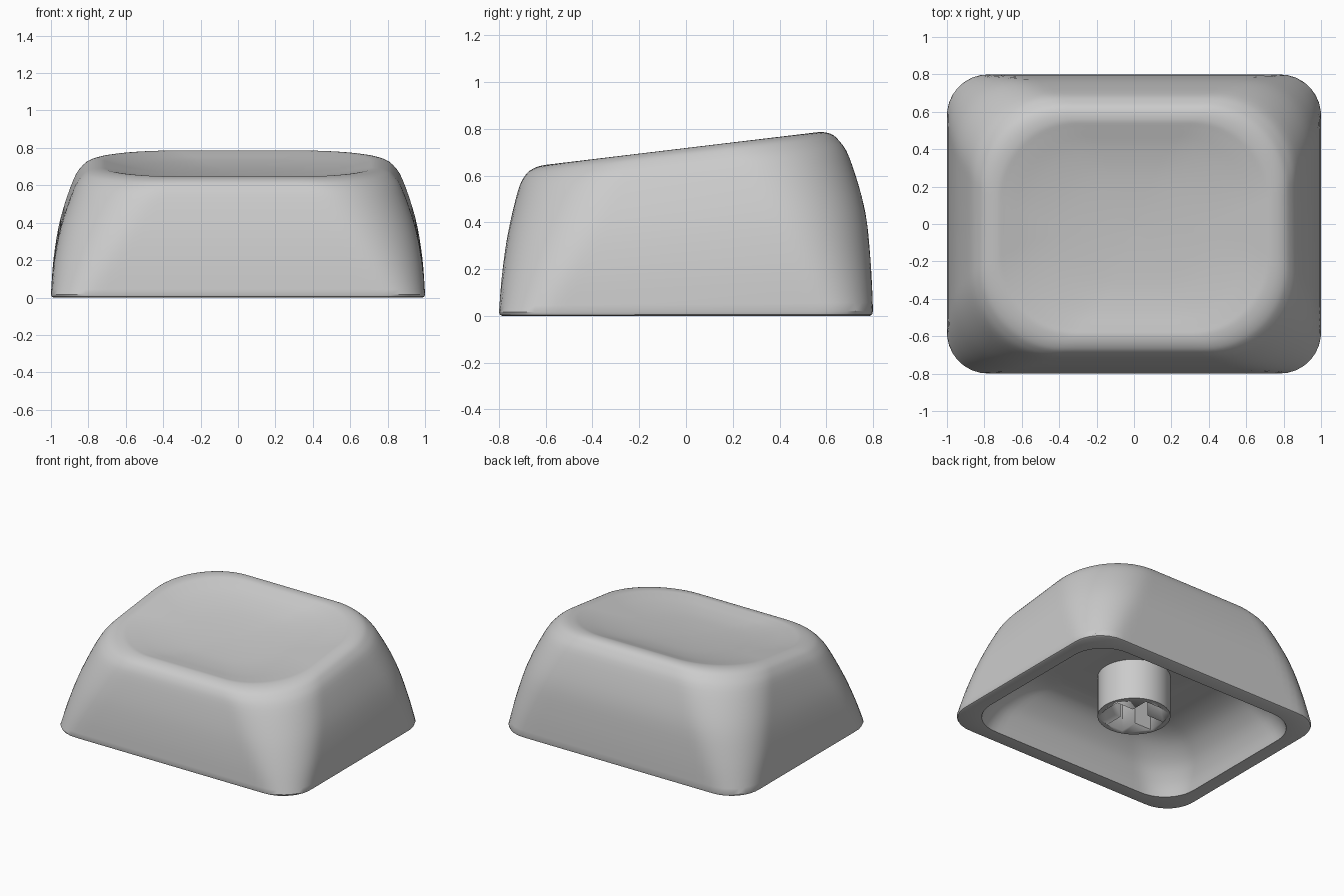
import bpy, bmesh, math

if "Cube" in bpy.data.objects:
    bpy.data.objects.remove(bpy.data.objects["Cube"])

grey = bpy.data.materials.new("plain grey")
grey.diffuse_color = (0.6, 0.6, 0.6, 1)
grey.use_nodes = True
grey.node_tree.nodes["Principled BSDF"].inputs["Base Color"].default_value = grey.diffuse_color
SIDES = 160


def finish(name, bm, angle=35):
    bmesh.ops.recalc_face_normals(bm, faces=bm.faces)
    mesh = bpy.data.meshes.new(name)
    bm.to_mesh(mesh)
    bm.free()
    mesh.materials.append(grey)
    ob = bpy.data.objects.new(name, mesh)
    bpy.context.collection.objects.link(ob)
    bpy.ops.object.select_all(action='DESELECT')
    ob.select_set(True)
    bpy.context.view_layer.objects.active = ob
    bpy.ops.object.shade_smooth_by_angle(angle=math.radians(angle))
    return ob


def smooth_path(points, steps=4):
    """Catmull-Rom curve through a list of tuples."""
    pts = [points[0]] + points + [points[-1]]
    out = []
    for p0, p1, p2, p3 in zip(pts, pts[1:], pts[2:], pts[3:]):
        for k in range(steps):
            t = k / steps
            out.append(tuple(
                0.5 * (2 * b + (c - a) * t + (2 * a - 5 * b + 4 * c - d) * t * t
                       + (3 * b - a - 3 * c + d) * t ** 3)
                for a, b, c, d in zip(p0, p1, p2, p3)))
    return out + [points[-1]]


def rounded_ring(hx, front, back, radius):
    """Rectangle outline with circular corners, sampled by direction."""
    hy, mid = (back - front) / 2, (front + back) / 2
    radius = min(radius, hx * 0.98, hy * 0.98)
    cx, cy = hx - radius, hy - radius
    pts = []
    for i in range(SIDES):
        a = 2 * math.pi * (i + 0.5) / SIDES
        c, s = math.cos(a), math.sin(a)
        dx, dy = hx * abs(c), hy * abs(s)
        k = 1 / max(abs(c), abs(s))
        if k * dx > cx and k * dy > cy:
            dd, dc = dx * dx + dy * dy, dx * cx + dy * cy
            k = (dc + math.sqrt(max(0, dc * dc - dd * (cx * cx + cy * cy - radius ** 2)))) / dd
        pts.append((k * hx * c, mid + k * hy * s))
    return pts


def rim_height(y):
    """Top plane, sloping down to the front."""
    return 0.718 + 0.12 * y


# Hollow underside: half width, front, back, height, corner radius
cavity = smooth_path([
    (0.36, -0.37, 0.42, 0.35, 0.10), (0.54, -0.46, 0.49, 0.33, 0.18),
    (0.69, -0.54, 0.56, 0.28, 0.25), (0.80, -0.62, 0.63, 0.19, 0.28),
    (0.86, -0.665, 0.67, 0.09, 0.27), (0.89, -0.69, 0.69, 0.0, 0.25)])

# Outer wall, soft rim and dished top: height is a fraction of the rim height
outside = [(0.985, -0.785, 0.785, 0.0, 0.21), (0.996, -0.796, 0.796, 0.007, 0.22)]
outside += smooth_path([
    (1.0, -0.80, 0.80, 0.025, 0.22), (0.985, -0.787, 0.79, 0.28, 0.31),
    (0.948, -0.762, 0.765, 0.56, 0.39), (0.88, -0.72, 0.70, 0.84, 0.44),
    (0.833, -0.688, 0.652, 0.945, 0.45), (0.79, -0.65, 0.612, 0.987, 0.44),
    (0.735, -0.60, 0.56, 1.0, 0.42), (0.68, -0.555, 0.51, 0.988, 0.40),
    (0.56, -0.46, 0.41, 0.957, 0.36), (0.40, -0.34, 0.28, 0.932, 0.28),
    (0.20, -0.185, 0.125, 0.919, 0.15), (0.02, -0.05, -0.01, 0.915, 0.02)])

# Cap shell
bm = bmesh.new()
rings = []
for hx, f, b, z, r in cavity:
    rings.append([bm.verts.new((x, y, z)) for x, y in rounded_ring(hx, f, b, r)])
for hx, f, b, t, r in outside:
    rings.append([bm.verts.new((x, y, t * rim_height(y)))
                  for x, y in rounded_ring(hx, f, b, r)])
for lo, hi in zip(rings, rings[1:]):
    for i in range(SIDES):
        j = (i + 1) % SIDES
        bm.faces.new((lo[i], lo[j], hi[j], hi[i]))
bm.faces.new(rings[0])
bm.faces.new(rings[-1])
finish("cap_shell", bm)


def prism(name, outline, z0, z1):
    bm = bmesh.new()
    face = bm.faces.new([bm.verts.new((x, y, z0)) for x, y in outline])
    geom = bmesh.ops.extrude_face_region(bm, geom=[face])["geom"]
    bmesh.ops.translate(bm, vec=(0, 0, z1 - z0),
                        verts=[v for v in geom if isinstance(v, bmesh.types.BMVert)])
    return finish(name, bm)


# Mounting stem with a cross-shaped socket
circle = [(0.245 * math.cos(math.pi * i / 24), 0.245 * math.sin(math.pi * i / 24))
          for i in range(48)]
stem = prism("mounting_stem", circle, 0.05, 0.38)
L, W = 0.2, 0.065
cross = []
for k in range(4):
    c, s = (1, 0, -1, 0)[k], (0, 1, 0, -1)[k]
    cross += [(c * x - s * y, s * x + c * y) for x, y in ((L, -W), (L, W), (W, W))]
cutter = prism("socket_cutter", cross, -0.1, 0.32)
cutter.hide_render = True
cutter.hide_viewport = True
cut = stem.modifiers.new("socket", 'BOOLEAN')
cut.operation = 'DIFFERENCE'
cut.solver = 'EXACT'
cut.object = cutter
